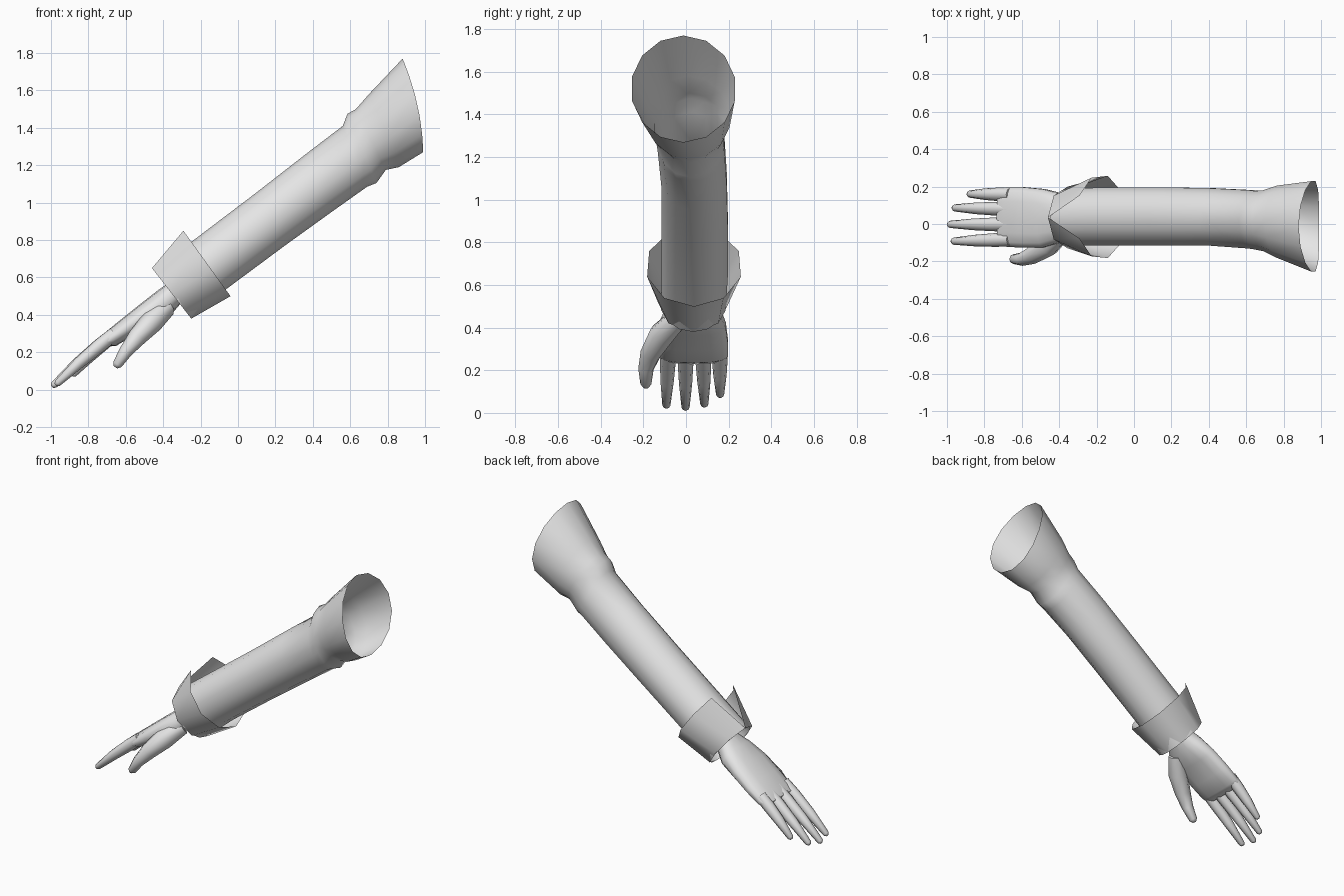
import bpy, bmesh, math
from mathutils import Vector

if "Cube" in bpy.data.objects:
    bpy.data.objects.remove(bpy.data.objects["Cube"])

grey = bpy.data.materials.new("plain grey")
grey.diffuse_color = (0.8, 0.8, 0.8, 1)
grey.use_nodes = True
grey.node_tree.nodes["Principled BSDF"].inputs["Base Color"].default_value = grey.diffuse_color


def finish(name, bm, angle=65):
    bmesh.ops.recalc_face_normals(bm, faces=bm.faces)
    me = bpy.data.meshes.new(name)
    bm.to_mesh(me)
    bm.free()
    ob = bpy.data.objects.new(name, me)
    bpy.context.collection.objects.link(ob)
    me.materials.append(grey)
    bpy.ops.object.select_all(action='DESELECT')
    bpy.context.view_layer.objects.active = ob
    ob.select_set(True)
    bpy.ops.object.shade_smooth_by_angle(angle=math.radians(angle))
    return ob


def oval(sec, angles, square=1.0):
    """Points round a section: top x, z, bottom x, z, lowest y, highest y."""
    tx, tz, bx, bz, y0, y1 = sec
    mid = Vector(((tx + bx) / 2, (y0 + y1) / 2, (tz + bz) / 2))
    up = Vector((tx - bx, 0, tz - bz)) / 2
    side = Vector((0, (y1 - y0) / 2, 0))
    f = lambda v: math.copysign(abs(v) ** square, v)
    return [mid + up * f(math.cos(a)) + side * f(math.sin(a)) for a in angles]


def loft(bm, rings, closed=True, caps=(False, False)):
    vs = [[bm.verts.new(p) for p in r] for r in rings]
    n = len(vs[0])
    for a, b in zip(vs, vs[1:]):
        for i in range(n if closed else n - 1):
            j = (i + 1) % n
            bm.faces.new((a[i], a[j], b[j], b[i]))
    for ring, cap in zip((vs[0], vs[-1]), caps):
        if cap:
            bm.faces.new(ring)


def circle(n):
    return [2 * math.pi * i / n for i in range(n)]


def digit(name, path, radii, n=8):
    """Tapering finger along a path, ending in a small rounded tip."""
    pts = [Vector(p) for p in path]
    tip_dir = (pts[-1] - pts[-2]).normalized()
    pts.append(pts[-1] + tip_dir * radii[-1] * 0.7)
    radii = list(radii) + [radii[-1] * 0.45]
    rings = []
    for i, (p, r) in enumerate(zip(pts, radii)):
        d = (pts[min(i + 1, len(pts) - 1)] - pts[max(i - 1, 0)]).normalized()
        u = Vector((0, 1, 0)).cross(d).normalized()
        v = d.cross(u)
        rings.append([p + (u * math.cos(a) + v * math.sin(a)) * r for a in circle(n)])
    bm = bmesh.new()
    loft(bm, rings, caps=(True, True))
    return finish(name, bm)


# Sleeve: open tube with a fold below the flared shoulder end
sections = [
    (-.45, .64, -.25, .38, -.12, .19),
    (-.25, .79, -.06, .54, -.12, .20),
    (.08, 1.04, .25, .77, -.12, .20),
    (.35, 1.25, .50, .95, -.12, .195),
    (.56, 1.41, .69, 1.085, -.135, .185),
    (.585, 1.475, .74, 1.105, -.14, .18),
    (.63, 1.50, .79, 1.175, -.15, .185),
    (.70, 1.58, .86, 1.19, -.185, .21),
    (.88, 1.77, .99, 1.27, -.26, .235),
]
rings = [oval(s, circle(14)) for s in sections]
for p, a in zip(rings[-1], circle(14)):
    p.x += 0.025 * math.sin(a) ** 2       # bowed rim
bm = bmesh.new()
loft(bm, rings)
finish("sleeve", bm)

# Cuff: folded back from the sleeve end, split in a V along the top
steps = 8
gap = math.radians(30)
inner = oval((-.46, .65, -.25, .38, -.13, .20), [2 * math.pi * i / steps for i in range(steps + 1)])
outer = oval((-.31, .875, -.04, .50, -.19, .265),
             [gap + (2 * math.pi - 2 * gap) * i / steps for i in range(steps + 1)])
bm = bmesh.new()
loft(bm, [inner, outer], closed=False)
finish("cuff", bm)

# Palm and wrist
palm = [
    (-.20, .71, -.12, .60, -.04, .11),
    (-.36, .58, -.29, .48, -.05, .12),
    (-.43, .53, -.35, .41, -.10, .165),
    (-.52, .46, -.45, .36, -.13, .19),
    (-.62, .38, -.56, .29, -.13, .20),
    (-.70, .315, -.65, .235, -.125, .20),
    (-.735, .275, -.70, .23, -.115, .19),
]
bm = bmesh.new()
loft(bm, [oval(s, circle(14), 0.8) for s in palm], caps=(True, True))
finish("palm", bm)

# Fingers: base y, tip y, tip x, tip z
fingers = {
    "index_finger": (-.083, -.092, -.965, .035),
    "middle_finger": (-.002, -.002, -.985, .025),
    "ring_finger": (.080, .086, -.96, .04),
    "little_finger": (.158, .160, -.88, .085),
}
for name, (y0, y1, x, z) in fingers.items():
    a, b = Vector((-.66, y0, .30)), Vector((x, y1, z))
    knuckle, middle = a.lerp(b, .25), a.lerp(b, .62)
    knuckle.z += .005
    middle.z += .008
    digit(name, [a, knuckle, middle, b], (.036, .037, .031, .019))

# Thumb
digit("thumb", [(-.38, -.04, .44), (-.46, -.115, .365), (-.54, -.165, .28),
                (-.60, -.188, .205), (-.645, -.188, .135)],
      (.05, .062, .05, .036, .026))
